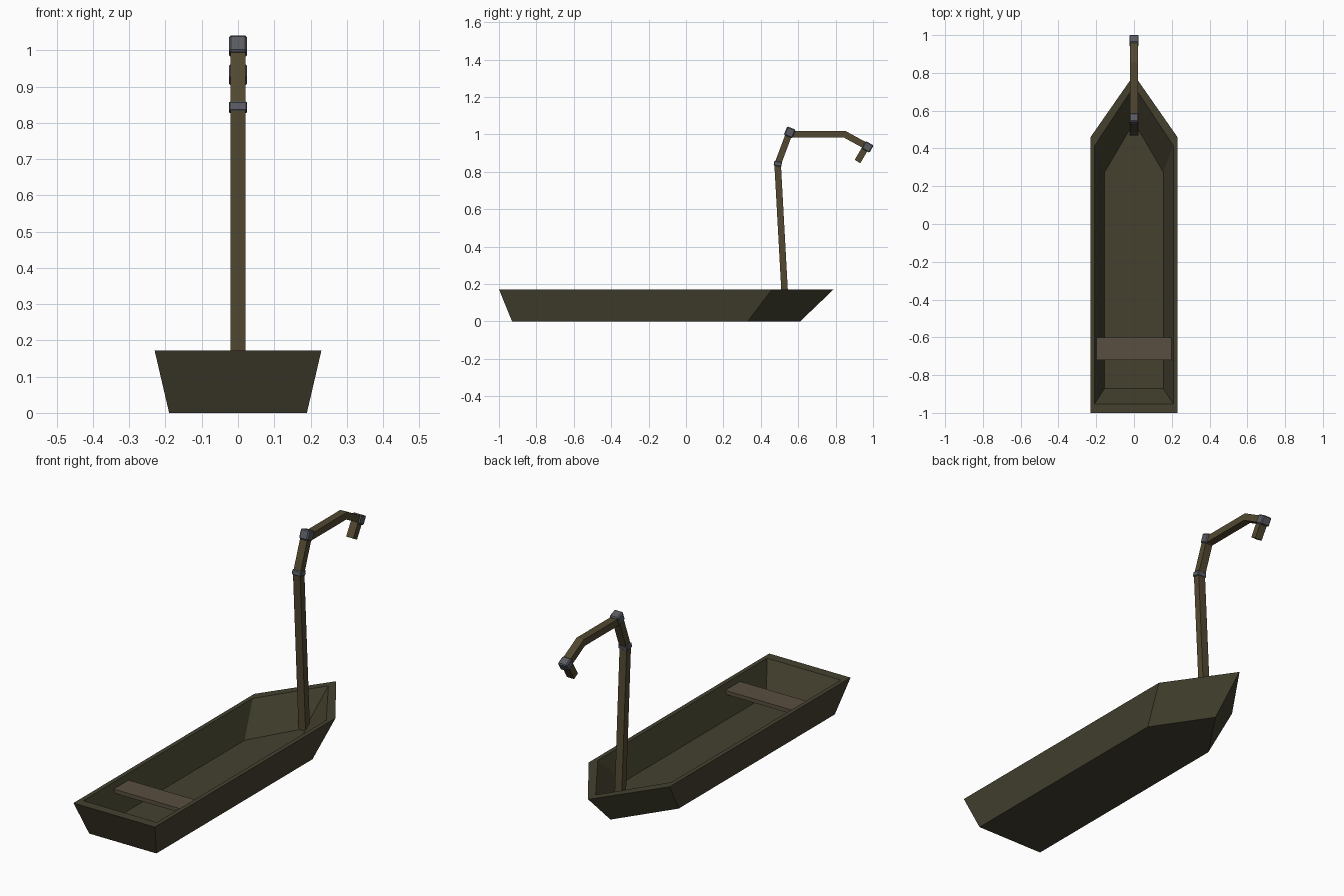
import bpy, bmesh
from math import radians
from mathutils import Vector, Matrix

if "Cube" in bpy.data.objects:
    bpy.data.objects.remove(bpy.data.objects["Cube"])


def material(name, rgb):
    m = bpy.data.materials.new(name)
    m.diffuse_color = (*rgb, 1)
    m.use_nodes = True
    m.node_tree.nodes["Principled BSDF"].inputs["Base Color"].default_value = m.diffuse_color
    return m


hull_mat = material("dark_olive_wood", (0.058, 0.053, 0.028))
pole_mat = material("brown_wood", (0.085, 0.066, 0.031))
seat_mat = material("worn_wood", (0.10, 0.077, 0.052))
metal_mat = material("metal", (0.10, 0.105, 0.12))


def finish(name, bm, mat):
    bmesh.ops.recalc_face_normals(bm, faces=bm.faces[:])
    me = bpy.data.meshes.new(name)
    bm.to_mesh(me)
    bm.free()
    me.materials.append(mat)
    ob = bpy.data.objects.new(name, me)
    bpy.context.collection.objects.link(ob)
    return ob


def loft(name, rings, mat):
    """Skin a list of equal-length rings and cap both ends."""
    bm = bmesh.new()
    loops = [[bm.verts.new(p) for p in ring] for ring in rings]
    for a, b in zip(loops, loops[1:]):
        n = len(a)
        for i in range(n):
            j = (i + 1) % n
            bm.faces.new((a[i], a[j], b[j], b[i]))
    bm.faces.new(loops[0])
    bm.faces.new(loops[-1])
    return finish(name, bm, mat)


def outline(w, stern, shoulder, tip, z):
    return [(-w, stern, z), (w, stern, z), (w, shoulder, z), (0, tip, z), (-w, shoulder, z)]


def box(name, centre, size, mat, tilt=0, bevel=0):
    bm = bmesh.new()
    bmesh.ops.create_cube(bm, size=1, matrix=Matrix.Translation(centre)
                          @ Matrix.Rotation(radians(tilt), 4, 'X')
                          @ Matrix.Diagonal((*size, 1)))
    if bevel:
        bmesh.ops.bevel(bm, geom=bm.edges[:], offset=bevel, segments=1, affect='EDGES')
    return finish(name, bm, mat)


def beam(name, path, half_x, half_t, mat):
    """Rectangular beam with mitred bends along a (y, z) path."""
    pts = [Vector(p) for p in path]
    dirs = [(b - a).normalized() for a, b in zip(pts, pts[1:])]
    rings = []
    for i, p in enumerate(pts):
        d0, d1 = dirs[max(i - 1, 0)], dirs[min(i, len(dirs) - 1)]
        t = (d0 + d1).normalized()
        off = Vector((-t.y, t.x)) * half_t / t.dot(d0)
        a, b = p + off, p - off
        rings.append([(-half_x, *a), (half_x, *a), (half_x, *b), (-half_x, *b)])
    return loft(name, rings, mat)


# Hull: outer shell, rim, inner walls and floor
loft("hull", [outline(0.19, -0.93, 0.33, 0.61, 0.0),
              outline(0.23, -1.0, 0.46, 0.79, 0.172),
              outline(0.208, -0.952, 0.415, 0.73, 0.172),
              outline(0.155, -0.87, 0.275, 0.54, 0.026)], hull_mat)

# Seat plank
box("seat", (0, -0.66, 0.135), (0.40, 0.12, 0.02), seat_mat)

# Lantern pole and hooked arm
beam("lantern_pole", [(0.535, 0.02), (0.49, 0.84), (0.55, 1.0), (0.85, 1.0),
                      (0.965, 0.937), (0.917, 0.855)], 0.02, 0.0175, pole_mat)

# Metal joint fittings
box("lower_band", (0, 0.491, 0.843), (0.05, 0.042, 0.026), metal_mat, -10, 0.003)
box("elbow_fitting", (0, 0.555, 1.011), (0.05, 0.05, 0.05), metal_mat, -22, 0.006)
box("hook_fitting", (0, 0.971, 0.933), (0.05, 0.048, 0.046), metal_mat, -29, 0.005)
